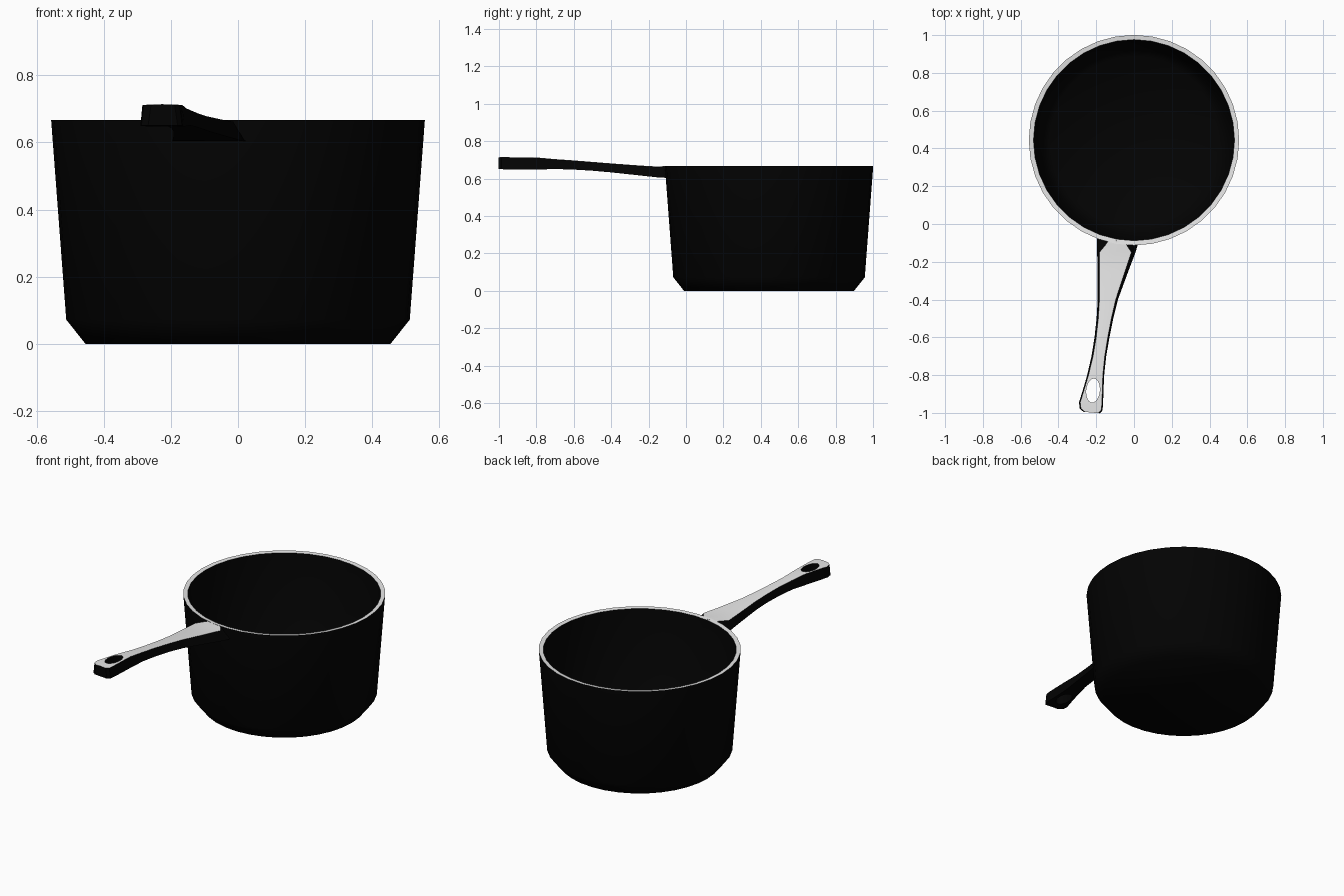
import bpy, bmesh, math

if "Cube" in bpy.data.objects:
    bpy.data.objects.remove(bpy.data.objects["Cube"])


def material(name, v):
    m = bpy.data.materials.new(name)
    m.diffuse_color = (v, v, v, 1)
    m.use_nodes = True
    m.node_tree.nodes["Principled BSDF"].inputs["Base Color"].default_value = m.diffuse_color
    return m


black = material("black enamel", 0.0008)
steel = material("pale steel", 0.8)
CY = 0.444  # pot centre in y


def make_object(name, bm, mats):
    bmesh.ops.recalc_face_normals(bm, faces=bm.faces)
    me = bpy.data.meshes.new(name)
    bm.to_mesh(me)
    bm.free()
    ob = bpy.data.objects.new(name, me)
    bpy.context.collection.objects.link(ob)
    for m in mats:
        me.materials.append(m)
    return ob


def activate(ob):
    bpy.ops.object.select_all(action='DESELECT')
    ob.select_set(True)
    bpy.context.view_layer.objects.active = ob


def loft(bm, rings, steel_spans=()):
    """Bridge closed vertex rings; the listed spans become steel."""
    n = len(rings[0])
    for a, b in zip(rings, rings[1:]):
        for i in range(n):
            j = (i + 1) % n
            f = bm.faces.new((a[i], a[j], b[j], b[i]))
            f.material_index = int(i in steel_spans)
    bm.faces.new(rings[0])
    bm.faces.new(rings[-1])


# Pot: revolved profile, outer bottom -> rim -> inner floor
profile = [(0.455, 0), (0.512, 0.072), (0.557, 0.667),
           (0.532, 0.664), (0.494, 0.08), (0.445, 0.018)]
SIDES = 36
bm = bmesh.new()
rings = [[bm.verts.new((r * math.cos(2 * math.pi * k / SIDES),
                        CY + r * math.sin(2 * math.pi * k / SIDES), z))
          for k in range(SIDES)] for r, z in profile]
loft(bm, rings)
for f in bm.faces:  # rim faces are bare steel
    f.material_index = int(f.calc_center_median().z > 0.66)
pot = make_object("pot_body", bm, [black, steel])

# Handle stations: y, left x, right x, bottom z, top z, left and right inset of top
stations = [
    (None, -0.195, 0.03, 0.605, 0.666, 0.065, 0.085),
    (-0.11, -0.195, 0.02, 0.604, 0.667, 0.045, 0.06),
    (-0.15, -0.195, 0.008, 0.606, 0.664, 0.012, 0.022),
    (-0.25, -0.193, -0.03, 0.617, 0.670, 0.010, 0.018),
    (-0.40, -0.192, -0.085, 0.633, 0.681, 0.009, 0.012),
    (-0.50, -0.198, -0.110, 0.642, 0.689, 0.009, 0.010),
    (-0.60, -0.209, -0.130, 0.648, 0.697, 0.009, 0.009),
    (-0.70, -0.225, -0.147, 0.651, 0.704, 0.008, 0.008),
    (-0.80, -0.248, -0.158, 0.648, 0.713, 0.007, 0.007),
    (-0.87, -0.268, -0.161, 0.648, 0.714, 0.006, 0.006),
    (-0.95, -0.291, -0.164, 0.649, 0.714, 0.006, 0.006),
    (-0.982, -0.288, -0.167, 0.650, 0.714, 0.007, 0.007),
    (-0.998, -0.268, -0.180, 0.651, 0.714, 0.009, 0.009),
]
bm = bmesh.new()
rings = []
for y, xl, xr, zb, zt, il, ir in stations:
    section = [(xl, zb), (xr, zb), (xr - ir, zt - 0.002),
               ((xl + il + xr - ir) / 2, zt), (xl + il, zt - 0.002)]
    ring = []
    for x, z in section:
        if y is None:  # root follows the pot wall
            yy = CY - math.sqrt(0.541 ** 2 - x * x)
        else:  # slight slant at the tip
            yy = y - (0.09 * (x + 0.225) if y < -0.9 else 0)
        ring.append(bm.verts.new((x, yy, z)))
    rings.append(ring)
loft(bm, rings, steel_spans=(2, 3))
handle = make_object("handle", bm, [black, steel])

# Oval hanging hole
bpy.ops.mesh.primitive_cylinder_add(vertices=24, radius=1, depth=0.3,
                                    location=(-0.217, -0.882, 0.68),
                                    rotation=(0, 0, -0.1))
cutter = bpy.context.object
cutter.name = "hole_cutter"
cutter.scale = (0.036, 0.064, 1)
cutter.data.materials.append(black)
cutter.hide_render = True
activate(handle)
mod = handle.modifiers.new("hole", 'BOOLEAN')
mod.operation = 'DIFFERENCE'
mod.solver = 'EXACT'
mod.object = cutter
bpy.ops.object.modifier_apply(modifier=mod.name)
bpy.data.objects.remove(cutter)

# Soft shading across the pot's base bevel, crisp edges on the handle
for ob, angle in ((pot, 60), (handle, 30)):
    activate(ob)
    bpy.ops.object.shade_smooth_by_angle(angle=math.radians(angle))
